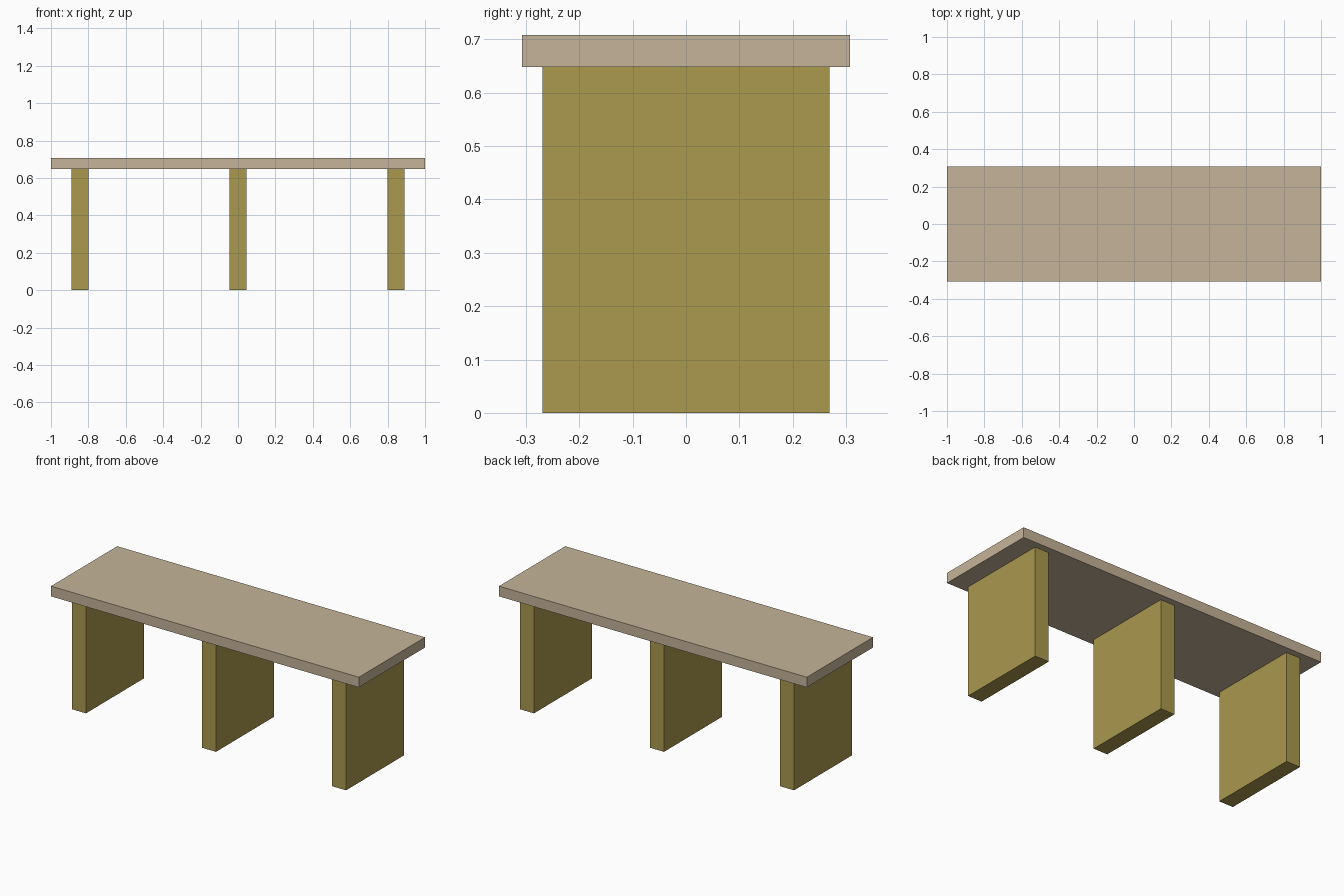
import bpy

if "Cube" in bpy.data.objects:
    bpy.data.objects.remove(bpy.data.objects["Cube"])


def material(name, rgb):
    mat = bpy.data.materials.new(name)
    mat.diffuse_color = (*rgb, 1)
    mat.use_nodes = True
    mat.node_tree.nodes["Principled BSDF"].inputs["Base Color"].default_value = mat.diffuse_color
    return mat


def box(name, center, size, mat):
    bpy.ops.mesh.primitive_cube_add(size=1, location=center)
    obj = bpy.context.object
    obj.name = name
    obj.scale = size
    bpy.ops.object.transform_apply(location=False, rotation=False, scale=True)
    obj.data.materials.append(mat)
    return obj


top_wood = material("light_wood", (0.56, 0.456, 0.314))
leg_wood = material("olive_wood", (0.402, 0.319, 0.076))

LEG_HEIGHT = 0.648
TOP_THICKNESS = 0.06

# Flat bench top
box("bench_top", (0, 0, LEG_HEIGHT + TOP_THICKNESS / 2),
    (2, 0.614, TOP_THICKNESS), top_wood)

# Three upright slab legs
for side, x in (("left", -0.845), ("middle", 0), ("right", 0.845)):
    box(f"{side}_leg", (x, 0, LEG_HEIGHT / 2),
        (0.091, 0.538, LEG_HEIGHT), leg_wood)
